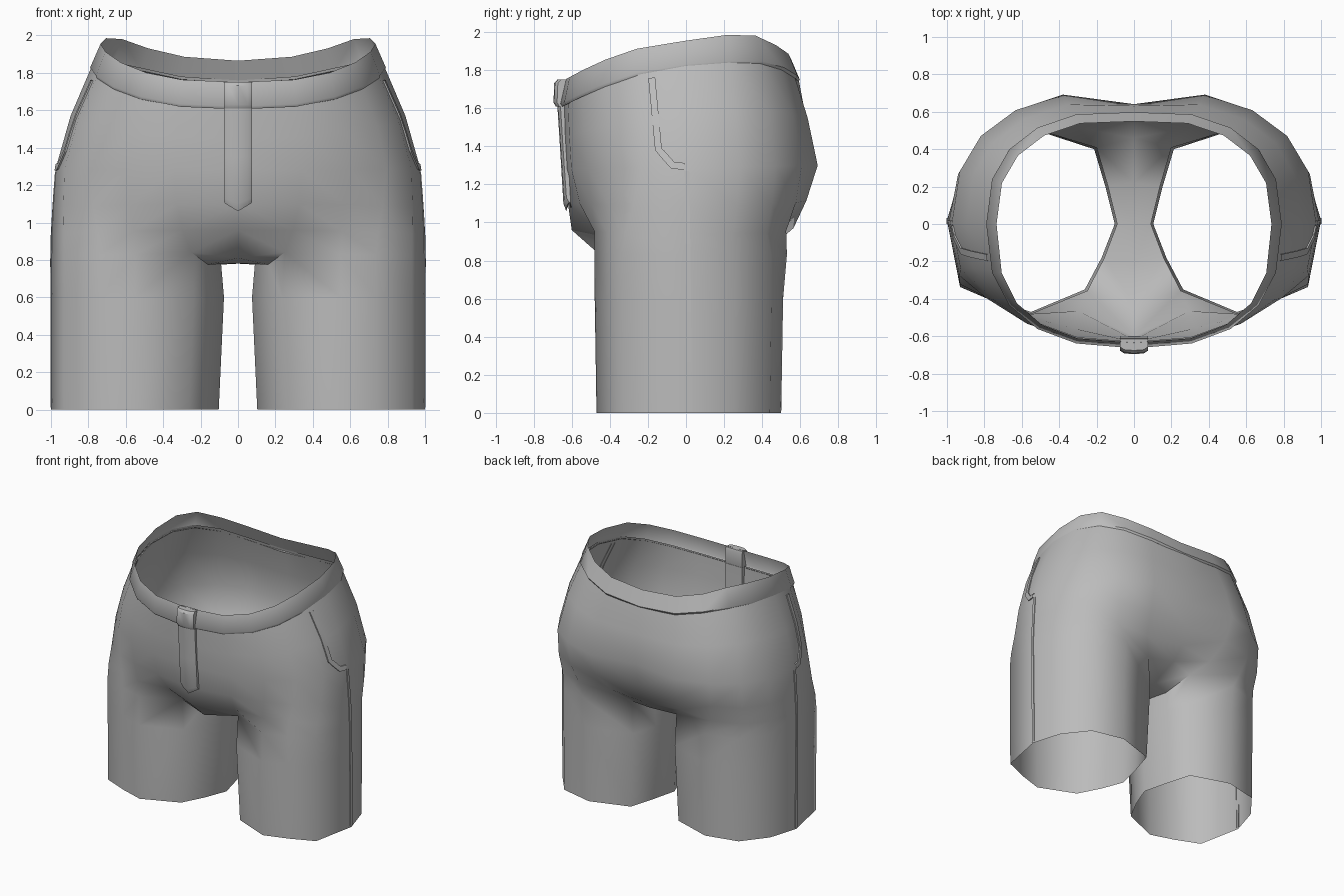
import bpy, bmesh, math
from mathutils import Vector
from mathutils.bvhtree import BVHTree

if "Cube" in bpy.data.objects:
    bpy.data.objects.remove(bpy.data.objects["Cube"])

cloth = bpy.data.materials.new("grey_cloth")
cloth.use_nodes = True
cloth.diffuse_color = (0.5, 0.5, 0.5, 1)
cloth.node_tree.nodes["Principled BSDF"].inputs["Base Color"].default_value = (0.5, 0.5, 0.5, 1)

COLS = 10  # columns from centre front to centre back


def finish(bm, name, angle, mirror=True):
    """Turn a bmesh into a smooth shaded, optionally mirrored object."""
    bmesh.ops.recalc_face_normals(bm, faces=bm.faces)
    mesh = bpy.data.meshes.new(name)
    bm.to_mesh(mesh)
    bm.free()
    mesh.materials.append(cloth)
    obj = bpy.data.objects.new(name, mesh)
    bpy.context.collection.objects.link(obj)
    bpy.ops.object.select_all(action="DESELECT")
    obj.select_set(True)
    bpy.context.view_layer.objects.active = obj
    bpy.ops.object.shade_smooth_by_angle(angle=math.radians(angle))
    if mirror:
        obj.modifiers.new("Mirror", "MIRROR").use_clip = True


def half_ring(z_front, z_side, z_back, width, front, back, cleft=1.0, p_front=0.8, p_back=0.8):
    """Half of a waist-like section, tilted through three heights."""
    points = []
    for i in range(COLS + 1):
        a = math.pi * i / COLS
        c = -math.cos(a)
        power, depth, bend = (p_front, front, 1.5) if c < 0 else (p_back, back, 3.5)
        x = width * abs(math.sin(a)) ** power if 0 < i < COLS else 0
        y = math.copysign(abs(c) ** power, c) * depth
        if i == COLS:
            y *= cleft
        z = z_side + (z_back - z_front) / 2 * c + ((z_back + z_front) / 2 - z_side) * abs(c) ** bend
        points.append(Vector((x, y, z)))
    return points


def add_row(bm, points):
    return [bm.verts.new(p) for p in points]


def bridge(bm, a, b, closed=False):
    n = len(a)
    for i in range(n if closed else n - 1):
        j = (i + 1) % n
        bm.faces.new((a[i], a[j], b[j], b[i]))


# Leg section: nine outer columns, then three inner ones
LEG = [(.25, -.35), (.55, -.47), (.74, -.41), (.93, -.33), (1, .02), (.93, .25),
       (.78, .44), (.52, .50), (.20, .40), (.14, .20), (.09, 0), (.16, -.18)]


def leg_ring(z, inner_shift=0.0, grow=1.0):
    return [Vector((x + (inner_shift if x < .3 else 0), y * grow, z)) for x, y in LEG]


# Shorts body: hips, crotch and legs
body = bmesh.new()
hips = [half_ring(1.62, 1.84, 1.76, .78, .645, .59),
        half_ring(1.45, 1.57, 1.54, .895, .64, .665, .95, .85, .8),
        half_ring(1.28, 1.29, 1.30, .97, .63, .72, .89, .9, .8),
        half_ring(1.10, 1.08, 1.12, .98, .62, .69, .88, .9, .8),
        half_ring(.96, .94, .97, .98, .60, .62, .91, .9, .8)]
thigh = leg_ring(.83, 0, 1.02)
thigh[0].z, thigh[8].z = .84, .86
thigh[7].y = .53
for p in thigh[9:]:
    p.z = .775
# Groin and seat blend from the hips into the legs
for ring, groin, front_mix, back_mix in ((hips[2], 0, .15, 0), (hips[3], .15, .5, .12), (hips[4], .5, .88, .42)):
    for i in range(1, COLS):
        mix = groin if i == 1 else front_mix if i <= COLS // 2 else back_mix
        target = Vector((thigh[i - 1].x, thigh[i - 1].y, ring[i].z))
        ring[i] = ring[i].lerp(target, mix)
rows = [add_row(body, r) for r in hips]
for upper, lower in zip(rows, rows[1:]):
    bridge(body, upper, lower)

top = add_row(body, thigh)
middle = add_row(body, [Vector((0, y, z)) for y, z in
                        ((-.43, .81), (-.2, .782), (0, .78), (.22, .79), (.46, .88))])
bridge(body, rows[-1], [middle[0]] + top[:9] + [middle[-1]])
bridge(body, middle, [top[0], top[11], top[10], top[9], top[8]])
for z, shift, grow in ((.6, -.015, 1.02), (0, .013, 1)):
    low = add_row(body, leg_ring(z, shift, grow))
    bridge(body, top, low, True)
    top = low
bmesh.ops.recalc_face_normals(body, faces=body.faces)
surface = BVHTree.FromBMesh(body)
finish(body, "shorts_body", 70)

# Waistband with a small turned-in lower edge
band = bmesh.new()
band_rows = [half_ring(1.75, 1.955, 1.865, .735, .635, .56, .98, .76, .8),
             half_ring(1.62, 1.83, 1.75, .79, .665, .61, .98),
             half_ring(1.605, 1.815, 1.735, .785, .655, .60, .98),
             half_ring(1.615, 1.825, 1.745, .77, .63, .58, .98)]
for p in band_rows[0]:
    if p.y > .1 and p.x > .5:
        p.z += .015
band_rows = [add_row(band, r) for r in band_rows]
for upper, lower in zip(band_rows, band_rows[1:]):
    bridge(band, upper, lower)
finish(band, "waistband", 50)


def strip_on_side(name, path, half_width, lift):
    """Thin trim laid on the outer side along a path of (y, z)."""
    pts = [Vector(p) for p in path]
    fine = [a.lerp(b, k / 4) for a, b in zip(pts, pts[1:]) for k in range(4)] + [pts[-1]]
    bm = bmesh.new()
    edges = []
    for i, p in enumerate(fine):
        d = (fine[min(i + 1, len(fine) - 1)] - fine[max(i - 1, 0)]).normalized()
        n = Vector((-d.y, d.x)) * half_width
        row = []
        for q, up in ((p + n, -.004), (p + n, lift), (p - n, lift), (p - n, -.004)):
            hit = surface.ray_cast(Vector((2, q.x, q.y)), Vector((-1, 0, 0)))[0]
            row.append(Vector((hit.x + up, q.x, q.y)))
        edges.append(add_row(bm, row))
    for a, b in zip(edges, edges[1:]):
        bridge(bm, a, b)
    finish(bm, name, 30)


strip_on_side("pocket_trim", [(-.18, 1.76), (-.145, 1.385), (-.07, 1.3), (-.01, 1.295)], .018, .009)
strip_on_side("side_seam", [(.005, 1.27), (.012, .8), (.02, .01)], .012, .005)


def front_slab(name, sections, chamfer):
    """Upright slab from (z, front y, back y, extra drop at the middle)."""
    bm = bmesh.new()
    w = .075
    rings = []
    for z, front, back, drop in sections:
        rings.append(add_row(bm, [(-w, back, z), (-w, front + chamfer, z), (-w * .7, front, z - drop * .3),
                                  (0, front - .004, z - drop), (w * .7, front, z - drop * .3),
                                  (w, front + chamfer, z), (w, back, z), (0, back, z - drop)]))
    for a, b in zip(rings, rings[1:]):
        bridge(bm, a, b, True)
    bm.faces.new(rings[0])
    bm.faces.new(rings[-1])
    finish(bm, name, 35, False)


# Fly flap with pointed end, and the loop around the waistband
front_slab("fly_flap", [(1.62, -.672, -.61, 0), (1.35, -.655, -.61, 0),
                        (1.13, -.640, -.60, .03), (1.105, -.625, -.60, .045)], .012)
front_slab("belt_loop", [(1.75, -.672, -.615, 0), (1.732, -.688, -.61, 0),
                         (1.63, -.692, -.61, 0), (1.61, -.68, -.615, 0)], .015)
